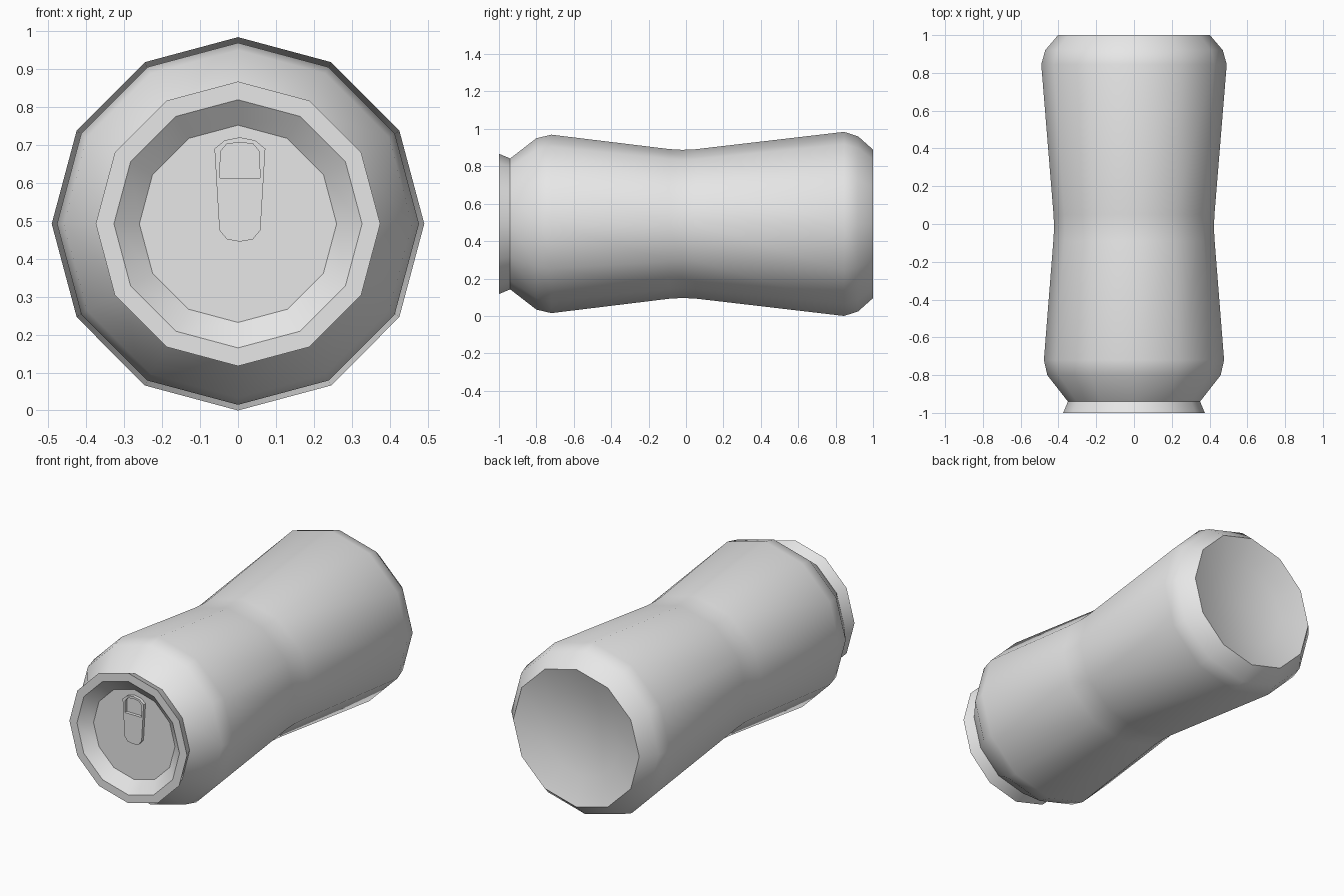
import bpy, bmesh, math

cube = bpy.data.objects.get("Cube")
if cube:
    bpy.data.objects.remove(cube)

SIDES = 12
AXIS_Z = 0.492
FLOOR_Y = -0.945

metal = bpy.data.materials.new("grey metal")
metal.use_nodes = True
colour = (0.8, 0.8, 0.8, 1)
metal.diffuse_color = colour
metal.node_tree.nodes["Principled BSDF"].inputs["Base Color"].default_value = colour


def finish(obj):
    obj.data.materials.clear()
    obj.data.materials.append(metal)
    bpy.ops.object.select_all(action='DESELECT')
    obj.select_set(True)
    bpy.context.view_layer.objects.active = obj
    bpy.ops.object.shade_smooth_by_angle(angle=math.radians(35))


# Can body: rings along y as (y, half width, half height), lid floor to base dome
rings = [
    (FLOOR_Y, 0.26, 0.26), (-1, 0.327, 0.327), (-1, 0.375, 0.375),
    (-0.94, 0.35, 0.35), (-0.80, 0.459, 0.458), (-0.72, 0.477, 0.477),
    (-0.09, 0.427, 0.400), (-0.02, 0.423, 0.396), (0.05, 0.426, 0.399),
    (0.845, 0.491, 0.492), (0.92, 0.47, 0.468), (1, 0.402, 0.397),
    (0.95, 0.24, 0.24),
]
bm = bmesh.new()
loops = []
for y, rx, rz in rings:
    angles = [2 * math.pi * i / SIDES for i in range(SIDES)]
    loops.append([bm.verts.new((rx * math.sin(a), y, AXIS_Z + rz * math.cos(a)))
                  for a in angles])
for a, b in zip(loops, loops[1:]):
    for i in range(SIDES):
        j = (i + 1) % SIDES
        bm.faces.new((a[i], a[j], b[j], b[i]))
bm.faces.new(loops[0])
# Concave base
centre = bm.verts.new((0, 0.93, AXIS_Z))
for i in range(SIDES):
    bm.faces.new((loops[-1][i], loops[-1][(i + 1) % SIDES], centre))
bmesh.ops.recalc_face_normals(bm, faces=bm.faces)
mesh = bpy.data.meshes.new("can_body")
bm.to_mesh(mesh)
bm.free()
body = bpy.data.objects.new("can_body", mesh)
bpy.context.collection.objects.link(body)
finish(body)

# Pull tab: right half outlines, mirrored, filled with a finger hole
outer = [(0, 0.72), (0.04, 0.712), (0.067, 0.69), (0.054, 0.475), (0.034, 0.451), (0, 0.445)]
hole = [(0, 0.707), (0.035, 0.702), (0.051, 0.683), (0.053, 0.613), (0, 0.613)]
curve = bpy.data.curves.new("pull_tab", 'CURVE')
curve.dimensions = '2D'
curve.fill_mode = 'BOTH'
curve.extrude = 0.009
for half in (outer, hole):
    points = half + [(-x, z) for x, z in reversed(half[1:-1])]
    spline = curve.splines.new('POLY')
    spline.points.add(len(points) - 1)
    for p, (x, z) in zip(spline.points, points):
        p.co = (x, z, 0, 1)
    spline.use_cyclic_u = True
tab = bpy.data.objects.new("pull_tab", curve)
tab.location = (0.005, FLOOR_Y - 0.009, 0)
tab.rotation_euler.x = math.pi / 2
bpy.context.collection.objects.link(tab)
bpy.ops.object.select_all(action='DESELECT')
tab.select_set(True)
bpy.context.view_layer.objects.active = tab
bpy.ops.object.convert(target='MESH')
finish(bpy.context.object)
